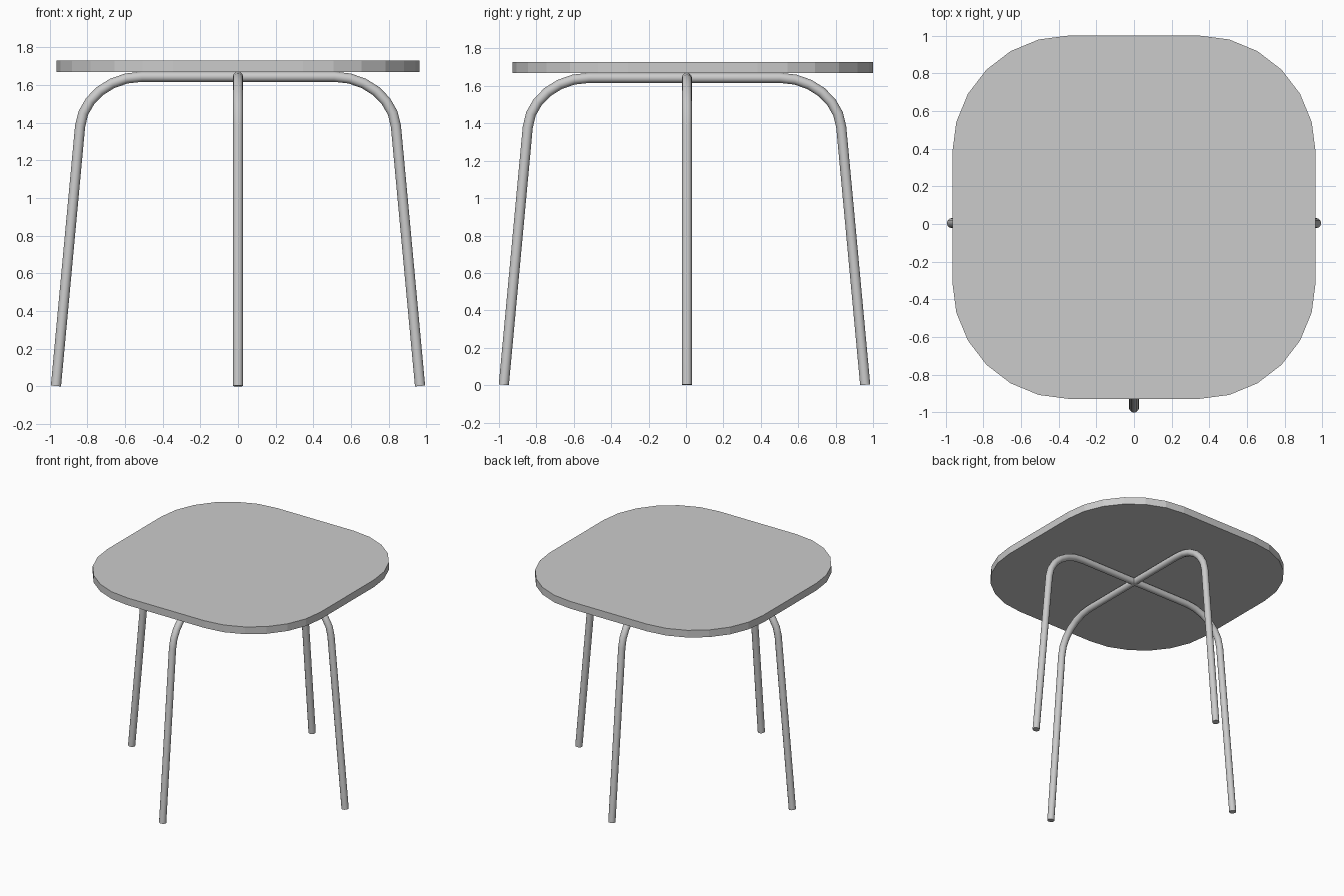
import bpy, bmesh
from math import sin, cos, radians, pi
from mathutils import Vector
from mathutils.geometry import interpolate_bezier

cube = bpy.data.objects.get("Cube")
if cube:
    bpy.data.objects.remove(cube, do_unlink=True)

# Single plain grey
grey = bpy.data.materials.new("plain_grey")
grey.use_nodes = True
colour = (0.6, 0.6, 0.6, 1)
grey.diffuse_color = colour
grey.node_tree.nodes["Principled BSDF"].inputs["Base Color"].default_value = colour


def link(name, data):
    obj = bpy.data.objects.new(name, data)
    bpy.context.collection.objects.link(obj)
    data.materials.append(grey)
    return obj


# Seat: flat rounded square slab
def make_seat(half, radius, centre_y, bottom, top, steps=6):
    bm = bmesh.new()
    ring = []
    for quarter in range(4):
        mid = radians(45 + 90 * quarter)
        cx = (half - radius) * (1 if cos(mid) > 0 else -1)
        cy = (half - radius) * (1 if sin(mid) > 0 else -1)
        for i in range(steps + 1):
            a = pi / 2 * (quarter + i / steps)
            ring.append(bm.verts.new((cx + radius * cos(a), centre_y + cy + radius * sin(a), bottom)))
    base = bm.faces.new(ring)
    up = bmesh.ops.extrude_face_region(bm, geom=[base], use_keep_orig=True)
    verts = [g for g in up["geom"] if isinstance(g, bmesh.types.BMVert)]
    bmesh.ops.translate(bm, verts=verts, vec=(0, 0, top - bottom))
    bmesh.ops.recalc_face_normals(bm, faces=bm.faces)
    mesh = bpy.data.meshes.new("seat")
    bm.to_mesh(mesh)
    bm.free()
    return link("seat", mesh)


# Leg frame: one bent tube making two opposite legs
def make_frame(name, turn, offset_y):
    foot, knee = Vector((0.966, 0, 0.002)), Vector((0.838, 0, 1.38))
    bar, corner = Vector((0.51, 0, 1.643)), Vector((0.814, 0, 1.643))
    bend = interpolate_bezier(knee, knee.lerp(corner, 0.56), bar.lerp(corner, 0.56), bar, 7)
    side = [foot] + list(bend)
    path = side + [Vector((-p.x, 0, p.z)) for p in reversed(side)]
    curve = bpy.data.curves.new(name, "CURVE")
    curve.dimensions = "3D"
    curve.bevel_depth = 0.027
    curve.bevel_resolution = 4
    curve.use_fill_caps = True
    spline = curve.splines.new("POLY")
    spline.points.add(len(path) - 1)
    for point, p in zip(spline.points, path):
        point.co = (*p, 1)
    obj = link(name, curve)
    obj.rotation_euler.z = turn
    obj.location.y = offset_y
    bpy.ops.object.select_all(action="DESELECT")
    obj.select_set(True)
    bpy.context.view_layer.objects.active = obj
    bpy.ops.object.convert(target="MESH")
    bpy.ops.object.shade_smooth_by_angle(angle=radians(40))


make_seat(0.964, 0.618, 0.036, 1.669, 1.728)
make_frame("side_leg_frame", 0, 0.005)
make_frame("front_back_leg_frame", pi / 2, -0.008)
